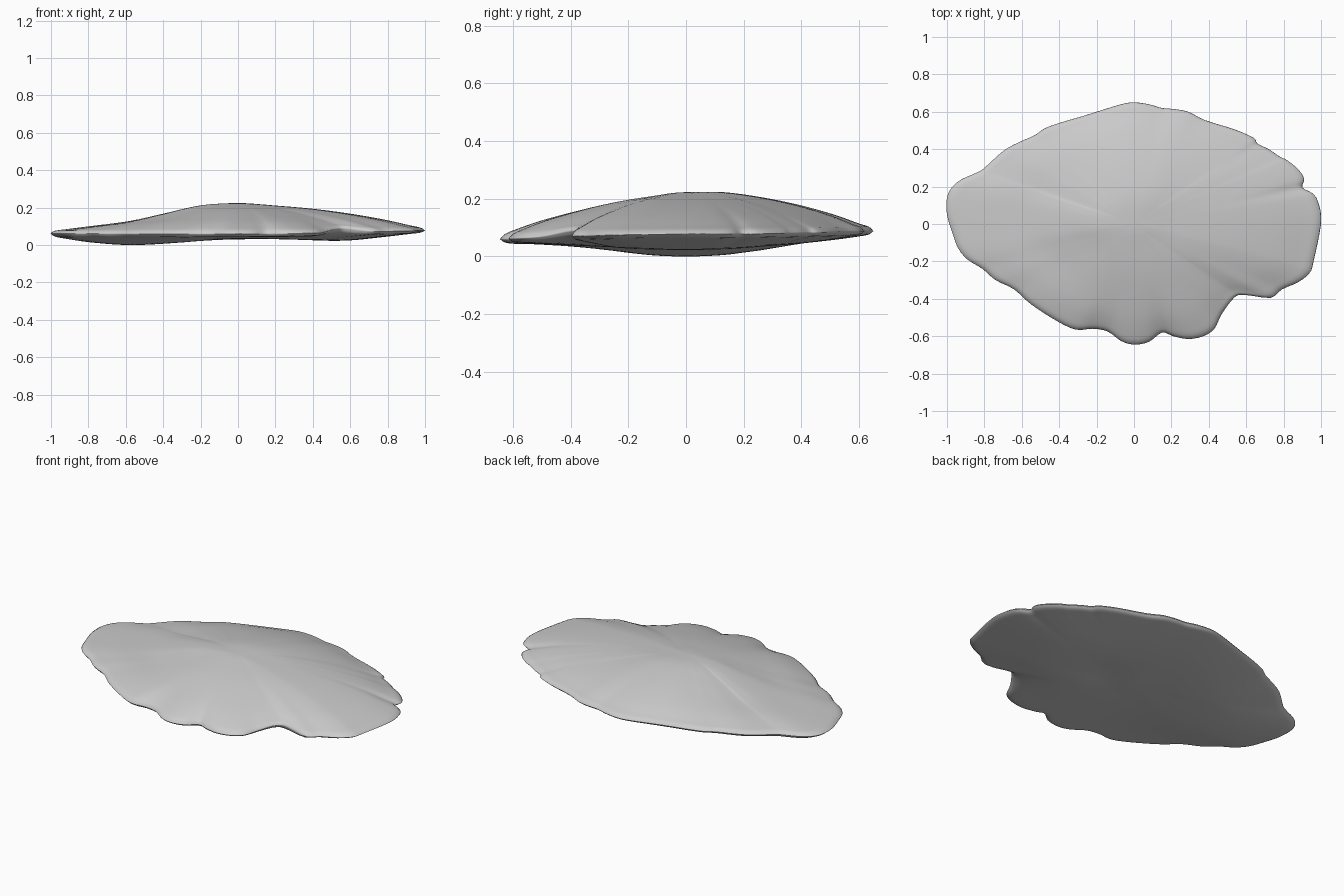
import bpy, bmesh, math

if "Cube" in bpy.data.objects:
    bpy.data.objects.remove(bpy.data.objects["Cube"])

# Plan outline, counter-clockwise from +x
OUT = [(1, 0), (.99, .1), (.96, .16), (.90, .195), (.91, .24), (.88, .29), (.82, .34), (.78, .36),
       (.72, .40), (.66, .43), (.64, .46), (.54, .505), (.38, .555), (.29, .60), (.21, .615),
       (.15, .62), (.08, .64), (0, .65), (-.07, .64), (-.2, .60), (-.28, .575), (-.4, .54),
       (-.48, .51), (-.53, .475), (-.62, .435), (-.7, .39), (-.8, .30), (-.84, .275), (-.92, .24),
       (-.97, .20), (-1, .14), (-1, .05), (-.97, -.05), (-.94, -.13), (-.89, -.19), (-.81, -.24),
       (-.74, -.30), (-.64, -.35), (-.55, -.43), (-.41, -.52), (-.31, -.565), (-.22, -.56),
       (-.14, -.575), (-.07, -.625), (0, -.645), (.08, -.63), (.15, -.58), (.21, -.60),
       (.29, -.615), (.37, -.60), (.43, -.56), (.47, -.48), (.54, -.39), (.6, -.38), (.73, -.395),
       (.79, -.35), (.88, -.31), (.94, -.26), (.96, -.2)]

# Height profiles from centre to rim along each axis: values at stations R
R = [0, .2, .4, .6, .8, .93, .98, 1]
TOP = {'+x': [.223, .211, .195, .170, .135, .104, .092, .078],
       '-x': [.223, .213, .170, .126, .100, .083, .075, .062],
       '+y': [.223, .223, .206, .180, .144, .113, .102, .088],
       '-y': [.223, .208, .187, .158, .123, .092, .076, .060]}
BOT = {'+x': [.030, .039, .026, .024, .044, .060, .067, .078],
       '-x': [.030, .023, .008, .000, .014, .034, .046, .062],
       '+y': [.030, .032, .036, .044, .058, .070, .077, .088],
       '-y': [.030, .032, .034, .038, .042, .044, .049, .060]}


def hermite(vals, r):
    n = len(R)
    i = max(k for k in range(n - 1) if R[k] <= r + 1e-9)

    def slope(k):
        if k == 0:
            return 0
        if k == n - 1:
            return (vals[k] - vals[k - 1]) / (R[k] - R[k - 1])
        return (vals[k + 1] - vals[k - 1]) / (R[k + 1] - R[k - 1])
    d = R[i + 1] - R[i]
    t = (r - R[i]) / d
    return ((2*t**3 - 3*t*t + 1) * vals[i] + (t**3 - 2*t*t + t) * d * slope(i)
            + (3*t*t - 2*t**3) * vals[i + 1] + (t**3 - t*t) * d * slope(i + 1))


def height(prof, x, y, r, rim):
    # blend the axis profiles by direction; the front notch lifts the rim
    c, s = rim[0], rim[1] / .65
    w = c * c / (c * c + s * s)
    z = (w * hermite(prof['+x' if c >= 0 else '-x'], r)
         + (1 - w) * hermite(prof['+y' if s >= 0 else '-y'], r))
    lift = .022 * math.exp(-((rim[0] - .55)**2 + (rim[1] + .40)**2) / .012)
    return z + lift * r**8


def refine(pts, k=3):
    # Catmull-Rom resampling of the closed outline
    res, n = [], len(pts)
    for i in range(n):
        a, b, c, d = (pts[(i + j) % n] for j in (-1, 0, 1, 2))
        for q in range(k):
            t = q / k
            res.append(tuple(.5 * (2*b[m] + (c[m] - a[m]) * t + (2*a[m] - 5*b[m] + 4*c[m] - d[m]) * t*t
                                   + (3*b[m] - a[m] - 3*c[m] + d[m]) * t**3) for m in (0, 1)))
    return res


rim = refine(OUT)
N = len(rim)
rad = [math.hypot(*p) for p in rim]
W = 10
soft = [sum(rad[(i + j) % N] for j in range(-W, W + 1)) / (2 * W + 1) for i in range(N)]
steps = [i / 20 for i in range(1, 19)] + [.93, .955, .975, .988, .996]

bm = bmesh.new()


def ring(r, prof):
    vs = []
    for i, (px, py) in enumerate(rim):
        k = r * (soft[i] + (rad[i] - soft[i]) * r**3) / rad[i]
        vs.append(bm.verts.new((px * k, py * k, height(prof, px * k, py * k, r, (px, py)))))
    return vs


# Upper dome, shared rim, underside
rings = [ring(r, TOP) for r in steps] + [ring(1, TOP)] + [ring(r, BOT) for r in reversed(steps)]
for a, b in zip(rings, rings[1:]):
    for i in range(N):
        j = (i + 1) % N
        bm.faces.new((a[i], b[i], b[j], a[j]))
for loop, z in ((rings[0], .223), (rings[-1], .030)):
    c = bm.verts.new((0, 0, z))
    for i in range(N):
        bm.faces.new((loop[i], loop[(i + 1) % N], c))
bmesh.ops.recalc_face_normals(bm, faces=bm.faces)

# Rest on the ground
low = min(v.co.z for v in bm.verts)
for v in bm.verts:
    v.co.z -= low
for f in bm.faces:
    f.smooth = True
me = bpy.data.meshes.new("shell_slab")
bm.to_mesh(me)
bm.free()
ob = bpy.data.objects.new("shell_slab", me)
bpy.context.collection.objects.link(ob)
